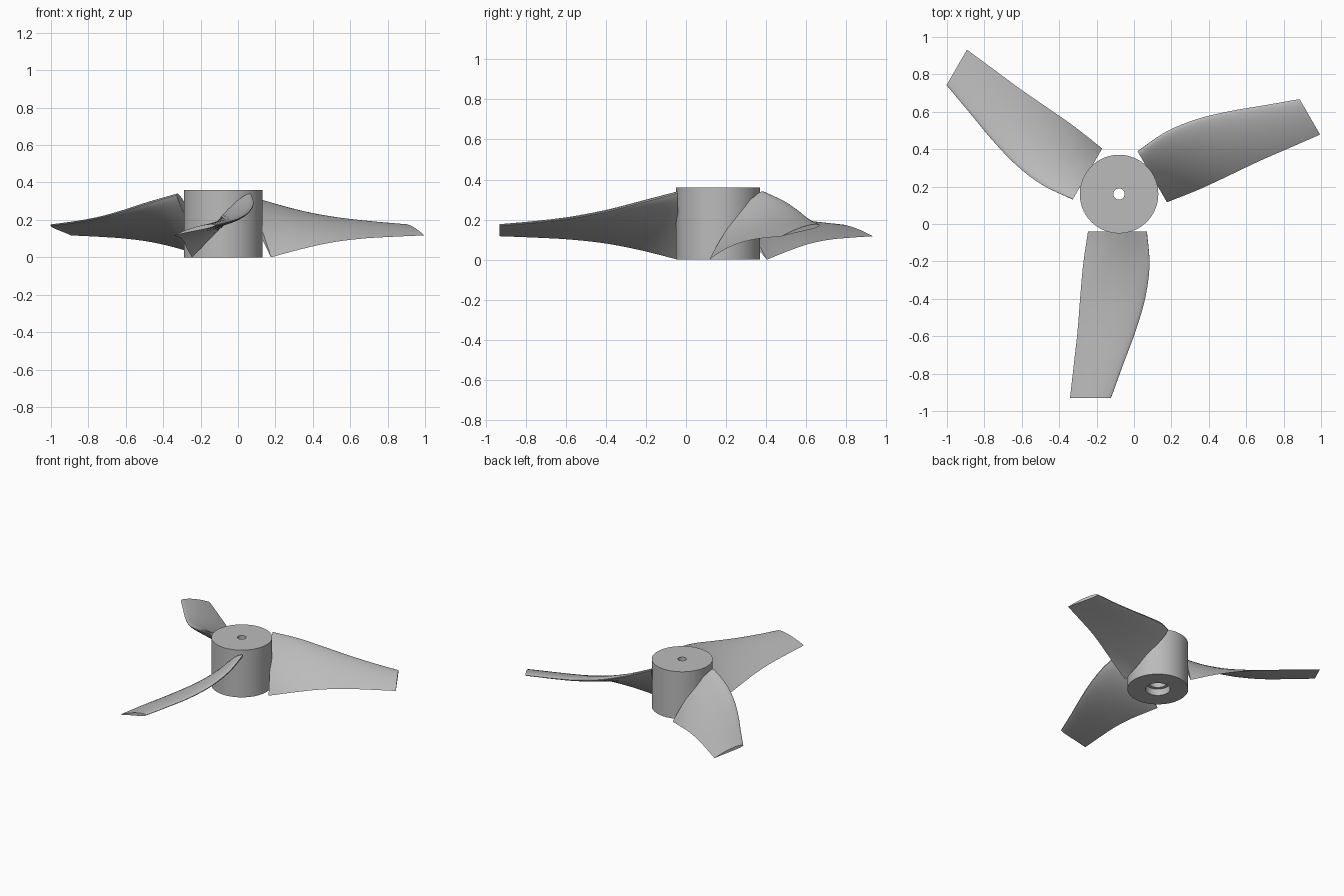
import bpy, bmesh, math
from mathutils import Matrix, Vector

cube = bpy.data.objects.get("Cube")
if cube:
    bpy.data.objects.remove(cube, do_unlink=True)

HUB = Vector((-0.08, 0.16, 0))

grey = bpy.data.materials.new("plain_grey")
grey.use_nodes = True
grey.diffuse_color = (0.5, 0.5, 0.5, 1)
grey.node_tree.nodes["Principled BSDF"].inputs["Base Color"].default_value = (0.5, 0.5, 0.5, 1)


def loft(name, rings, wrap=False, matrix=Matrix()):
    """Skin closed rings of points; cap the ends, or wrap last ring to first."""
    bm = bmesh.new()
    loops = [[bm.verts.new(p) for p in ring] for ring in rings]
    n = len(loops[0])
    pairs = list(zip(loops, loops[1:]))
    if wrap:
        pairs.append((loops[-1], loops[0]))
    else:
        bm.faces.new(loops[0])
        bm.faces.new(loops[-1])
    for a, b in pairs:
        for i in range(n):
            j = (i + 1) % n
            bm.faces.new((a[i], a[j], b[j], b[i]))
    bmesh.ops.recalc_face_normals(bm, faces=bm.faces)
    mesh = bpy.data.meshes.new(name)
    bm.to_mesh(mesh)
    bm.free()
    mesh.materials.append(grey)
    obj = bpy.data.objects.new(name, mesh)
    bpy.context.collection.objects.link(obj)
    obj.matrix_world = matrix
    bpy.ops.object.select_all(action='DESELECT')
    obj.select_set(True)
    bpy.context.view_layer.objects.active = obj
    bpy.ops.object.shade_smooth_by_angle(angle=math.radians(35))
    return obj


def curve(values, t):
    """Smooth curve through evenly spaced values, t from 0 to 1."""
    s = t * (len(values) - 1)
    i = min(int(s), len(values) - 2)
    f = s - i
    b, c = values[i], values[i + 1]
    a = values[i - 1] if i else 2 * b - c
    d = values[i + 2] if i + 2 < len(values) else 2 * c - b
    return b + f / 2 * (c - a + f * (2*a - 5*b + 4*c - d + f * (3*(b - c) + d - a)))


# Hub: revolved profile (radius, height) with a stepped bore
profile = [(0.21, 0), (0.21, 0.36), (0.03, 0.36), (0.03, 0.28),
           (0.062, 0.28), (0.062, 0.05), (0.085, 0.05), (0.085, 0)]
SEG = 72
loft("hub", [[(r * math.cos(math.tau * k / SEG), r * math.sin(math.tau * k / SEG), z)
              for k in range(SEG)] for r, z in profile],
     wrap=True, matrix=Matrix.Translation(HUB))

# Blade: edge positions from root to tip, for a blade pointing to the front
LEAD_X = [0.148, 0.163, 0.140, 0.088, 0.022, -0.043]
LEAD_Z = [0.340, 0.292, 0.245, 0.210, 0.188, 0.172]
TRAIL_X = [-0.166, -0.192, -0.208, -0.222, -0.242, -0.262]
TRAIL_Z = [0.0, 0.045, 0.080, 0.100, 0.110, 0.117]
ROOT, TIP = 0.20, 1.09
STATIONS, STEPS = 30, 16
THICK, CAMBER = 0.1, 0.025


def foil(c):
    """Half thickness of the section at chord fraction c from the leading edge."""
    return 5 * THICK * (0.2969 * math.sqrt(c) - 0.126 * c - 0.3516 * c**2
                        + 0.2843 * c**3 - 0.1036 * c**4)


def section(t):
    lead = Vector((curve(LEAD_X, t), curve(LEAD_Z, t)))
    trail = Vector((curve(TRAIL_X, t), curve(TRAIL_Z, t)))
    chord = trail - lead
    up = Vector((chord.y, -chord.x))
    ring = []
    for k in range(2 * STEPS):
        c = (1 + math.cos(math.pi * k / STEPS)) / 2
        side = 1 if k < STEPS else -1
        p = lead + chord * c + up * (4 * CAMBER * c * (1 - c) + side * foil(c))
        ring.append((p.x, -(ROOT + (TIP - ROOT) * t), p.y))
    return ring


for i, name in enumerate(("front_blade", "left_blade", "right_blade")):
    loft(name, [section(s / STATIONS) for s in range(STATIONS + 1)],
         matrix=Matrix.Translation(HUB) @ Matrix.Rotation(i * math.tau / 3, 4, 'Z'))
